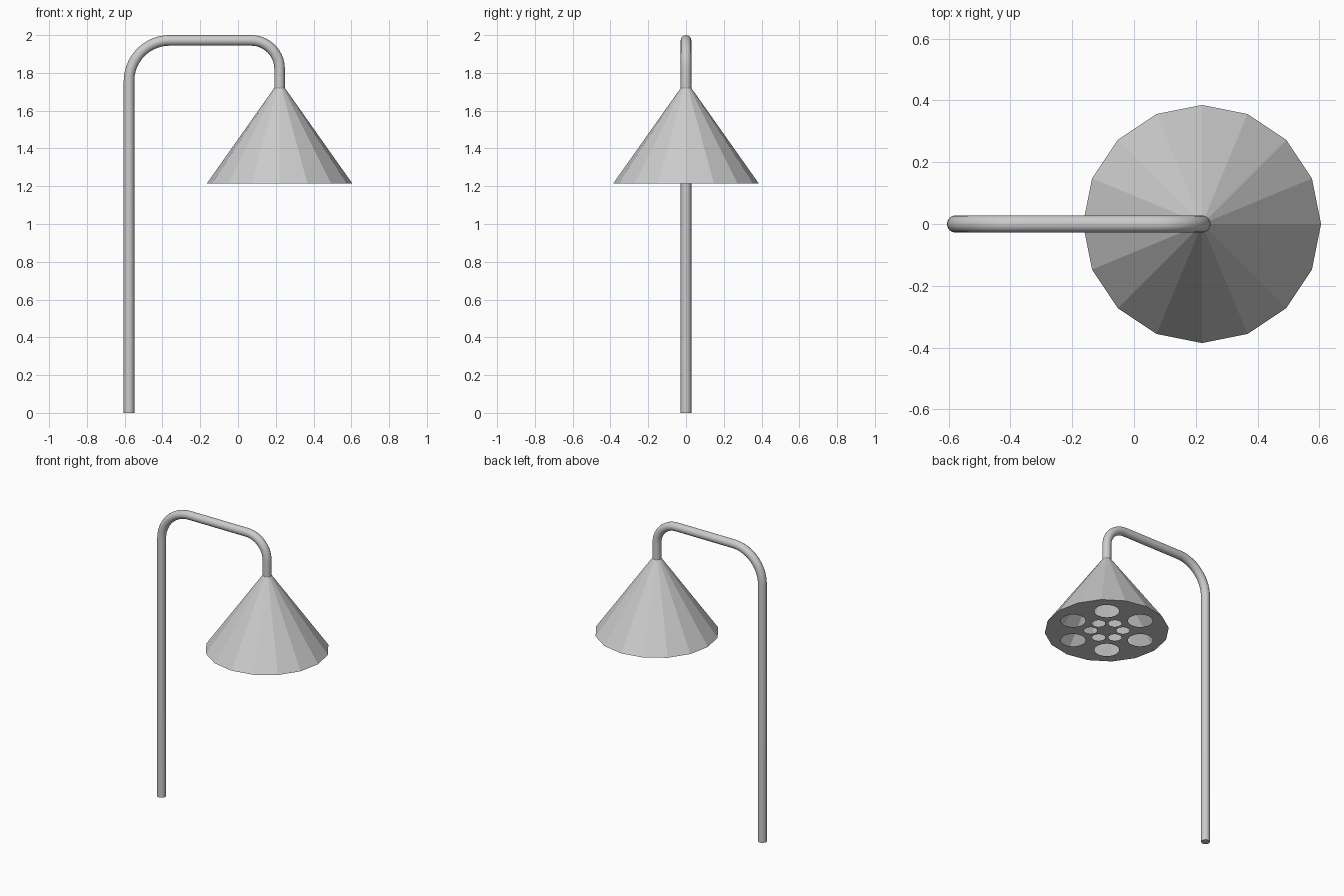
import bpy, bmesh, math

if "Cube" in bpy.data.objects:
    bpy.data.objects.remove(bpy.data.objects["Cube"])

CX, Z_RIM, Z_TOP = 0.22, 1.215, 1.72
R_RIM, R_PIPE = 0.385, 0.028


def finish(name, bm):
    mesh = bpy.data.meshes.new(name)
    bm.to_mesh(mesh)
    bm.free()
    obj = bpy.data.objects.new(name, mesh)
    bpy.context.collection.objects.link(obj)
    return obj


def ring(bm, cx, cy, z, r, n):
    return [bm.verts.new((cx + r * math.cos(2 * math.pi * i / n),
                          cy + r * math.sin(2 * math.pi * i / n), z)) for i in range(n)]


def arc(cx, cz, r, a0, a1, n=14):
    angles = [math.radians(a0 + (a1 - a0) * i / n) for i in range(n + 1)]
    return [(cx + r * math.cos(a), 0, cz + r * math.sin(a)) for a in angles]


# Bent riser pipe: pole, two elbows and the drop to the head
x0, zt = -0.605 + R_PIPE, 2 - R_PIPE
path = [(x0, 0, 0)]
path += arc(x0 + 0.215, zt - 0.215, 0.215, 180, 90)
path += arc(CX - 0.15, zt - 0.15, 0.15, 90, 0)
path += [(CX, 0, Z_TOP - 0.005)]
curve = bpy.data.curves.new("riser_pipe", 'CURVE')
curve.dimensions = '3D'
spline = curve.splines.new('POLY')
spline.points.add(len(path) - 1)
for p, co in zip(spline.points, path):
    p.co = (*co, 1)
curve.bevel_depth = R_PIPE
curve.bevel_resolution = 6
curve.use_fill_caps = True
pipe = bpy.data.objects.new("riser_pipe", curve)
bpy.context.collection.objects.link(pipe)
bpy.context.view_layer.objects.active = pipe
pipe.select_set(True)
bpy.ops.object.convert(target='MESH')
bpy.ops.object.shade_smooth_by_angle(angle=math.radians(40))

# Faceted hollow cone of the head
bm = bmesh.new()
low = ring(bm, CX, 0, Z_RIM, R_RIM, 16)
high = ring(bm, CX, 0, Z_TOP, R_PIPE, 16)
for i in range(16):
    j = (i + 1) % 16
    bm.faces.new((low[i], low[j], high[j], high[i]))
bm.faces.new(high)
finish("head_cone", bm)

# Face plate with two rings of round holes
bm = bmesh.new()
loops = [ring(bm, CX, 0, Z_RIM, R_RIM, 16)]
for dist, radius, phase in ((0.24, 0.077, 50), (0.1, 0.041, 20)):
    for k in range(6):
        a = math.radians(phase + 60 * k)
        loops.append(ring(bm, CX + dist * math.cos(a), dist * math.sin(a), Z_RIM, radius, 24))
for vs in loops:
    for i, v in enumerate(vs):
        bm.edges.new((v, vs[(i + 1) % len(vs)]))
bmesh.ops.triangle_fill(bm, use_beauty=True, use_dissolve=False,
                        edges=bm.edges[:], normal=(0, 0, -1))
for f in bm.faces:
    f.normal_update()
    if f.normal.z > 0:
        f.normal_flip()
finish("face_plate", bm)
